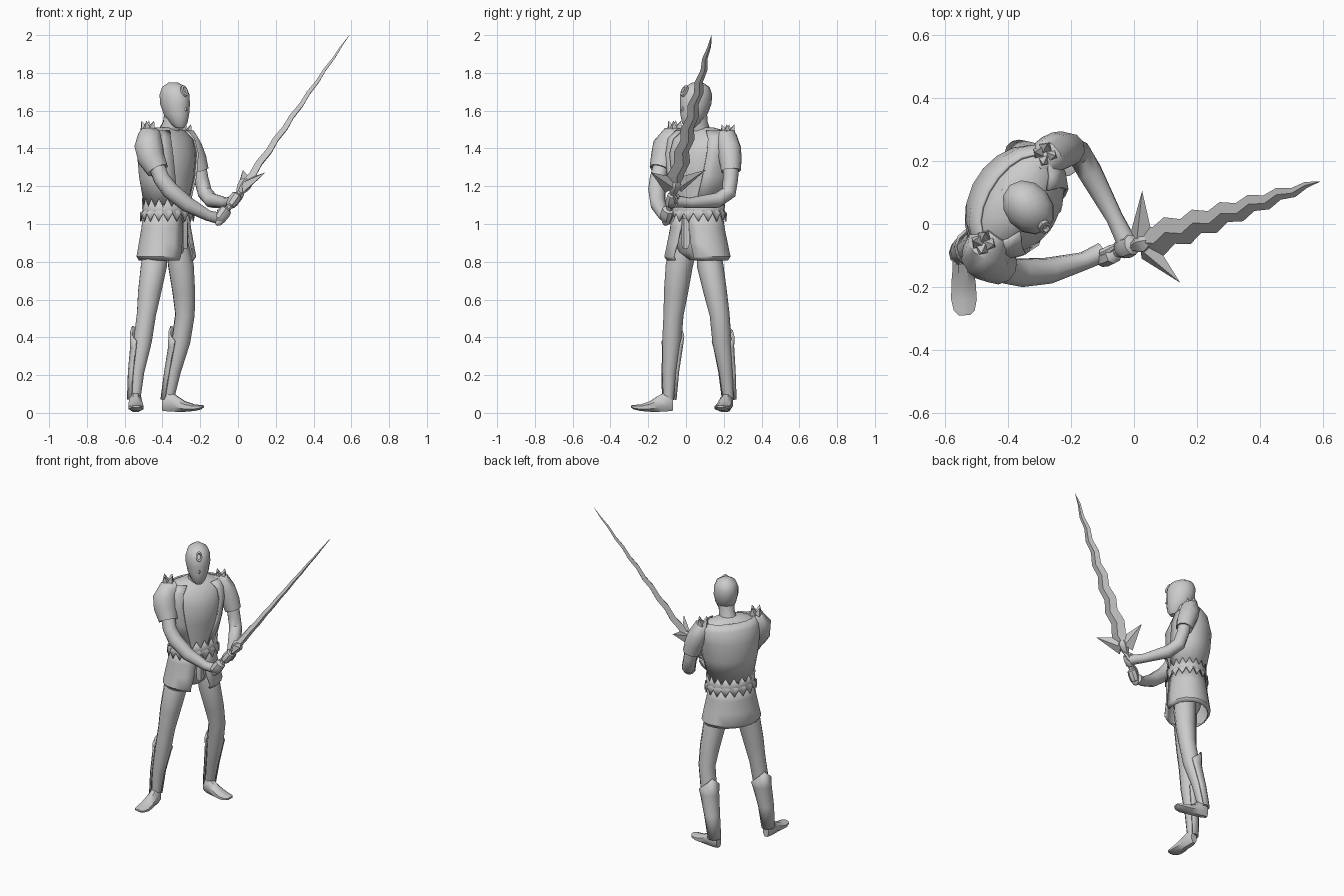
import bpy, bmesh, math
from mathutils import Vector as V

if "Cube" in bpy.data.objects:
    bpy.data.objects.remove(bpy.data.objects["Cube"])

# Body frame: the figure stands turned, F = forward, U = toward its left side
F, U, Z = V((.84, -.55, 0)).normalized(), V((.55, .84, 0)).normalized(), V((0, 0, 1))
TAU = math.tau


def finish(name, bm, angle=40, thick=0):
    bmesh.ops.recalc_face_normals(bm, faces=bm.faces)
    me = bpy.data.meshes.new(name)
    bm.to_mesh(me)
    bm.free()
    ob = bpy.data.objects.new(name, me)
    bpy.context.collection.objects.link(ob)
    bpy.ops.object.select_all(action='DESELECT')
    ob.select_set(True)
    bpy.context.view_layer.objects.active = ob
    if thick:
        m = ob.modifiers.new("thickness", 'SOLIDIFY')
        m.thickness, m.offset = thick, 0
    bpy.ops.object.shade_smooth_by_angle(angle=math.radians(angle))
    return ob


def loft(name, rings, closed=True, caps=True, angle=40, thick=0):
    bm = bmesh.new()
    vs = [[bm.verts.new(p) for p in r] for r in rings]
    n = len(rings[0])
    for a, b in zip(vs, vs[1:]):
        for i in range(n if closed else n - 1):
            j = (i + 1) % n
            bm.faces.new((a[i], a[j], b[j], b[i]))
    if closed and caps:
        bm.faces.new(vs[0])
        bm.faces.new(vs[-1])
    return finish(name, bm, angle, thick)


def oval(x, y, z, a, b, n=14, gap=0, f=F, u=U):
    # Oval cross-section; a gap leaves the front open
    g = math.radians(gap)
    ts = [g + (TAU - 2 * g) * i / (n - 1) for i in range(n)] if gap else [TAU * i / n for i in range(n)]
    return [V((x, y, z)) + f * b * math.cos(t) + u * a * math.sin(t) for t in ts]


def tube(name, pts, n=10):
    # Limb: points are (x, y, z, radius)
    ps = [V(p[:3]) for p in pts]
    side, rings = U, []
    for i, p in enumerate(ps):
        t = (ps[min(i + 1, len(ps) - 1)] - ps[max(i - 1, 0)]).normalized()
        side = (side - t * side.dot(t)).normalized()
        o = t.cross(side)
        r = pts[i][3]
        rings.append([p + side * r * math.cos(TAU * k / n) + o * r * math.sin(TAU * k / n) for k in range(n)])
    return loft(name, rings)


def spike(name, base, tip, r, n=4, flat=None):
    d = (tip - base).normalized()
    s = (flat or V((.3, .5, .1))).copy()
    s = (s - d * s.dot(d)).normalized()
    o = d.cross(s)
    k = .45 if flat else 1
    bm = bmesh.new()
    vs = [bm.verts.new(base + s * r * math.cos(TAU * i / n) + o * r * k * math.sin(TAU * i / n)) for i in range(n)]
    t = bm.verts.new(tip)
    bm.faces.new(vs)
    for i in range(n):
        bm.faces.new((vs[i], vs[(i + 1) % n], t))
    return finish(name, bm, 20)


# Torso, and a vest left open down the front
body = [(-.375, .06, .96, .13, .10), (-.375, .06, 1.1, .132, .104), (-.372, .065, 1.25, .163, .132),
        (-.372, .07, 1.37, .18, .138), (-.376, .076, 1.45, .182, .112), (-.378, .08, 1.49, .15, .075),
        (-.378, .08, 1.512, .07, .05)]
loft("torso", [oval(*r, 16) for r in body])
loft("vest", [oval(x, y, z + .002, a + .007, b + .007, 16, gap=g) for (x, y, z, a, b), g in
              zip(body[1:6], (24, 36, 40, 36, 30))], closed=False, thick=.01)
tube("neck", [(-.375, .08, 1.46, .06), (-.35, .066, 1.53, .05), (-.34, .06, 1.6, .05)])

# Head, with the chin pushed forward
HF, HU = V((.64, -.77, 0)), V((.77, .64, 0))
head = [(.045, 1.51, .024, .026), (.034, 1.535, .045, .052), (.016, 1.58, .064, .077), (.004, 1.635, .075, .09),
        (0, 1.685, .075, .091), (-.005, 1.725, .06, .072), (-.01, 1.75, .022, .028)]
HC = V((-.336, .054, 0))
loft("head", [oval(*(HC + HF * o).xy, z, a, b, 12, f=HF, u=HU) for o, z, a, b in head])
spike("nose", HC + HF * .085 + Z * 1.61, HC + HF * .102 + Z * 1.597, .014)
ft = (Z * .85 - HF * .5).normalized()
loft("forehead_ornament", [oval(*(HC + HF * o + Z * h), .02 * s, .032 * s, 10, f=ft, u=HU)
                           for o, h, s in ((.06, 1.69, 1), (.087, 1.708, 1), (.089, 1.71, .6), (.08, 1.702, .5))])

# Zigzag belt, overlapping the skirt top
n = 36
loft("zigzag_belt", [[p + Z * (z + (k if i % 2 else -k)) for i, p in enumerate(oval(-.375, .06, 0, .148 + e, .118 + e, n))]
                     for e, z, k in ((.003, 1.112, .022), (.0, 1.07, 0), (.014, 1.035, -.022))],
     caps=False, angle=20, thick=.006)

# Skirt, split in front, with a hanging strap
loft("pelvis", [oval(-.378, .06, z, a, b) for z, a, b in
                ((.81, .04, .04), (.85, .11, .08), (.92, .135, .095), (1.0, .13, .10))])
loft("skirt", [oval(-.38, .06, z, a, b, 18, gap=g) for z, a, b, g in
               ((1.06, .14, .11, 8), (.98, .15, .119, 10), (.9, .168, .13, 14), (.828, .184, .14, 20),
                (.808, .17, .128, 20))], closed=False, thick=.008)
sc = V((-.375, .06, 0)) + F * .116
loft("front_strap", [oval(sc.x, sc.y, z, w, .012, 4) for z, w in ((1.03, .02), (.96, .025), (.89, .026), (.87, .016))])

# Legs, calf guards and feet
legs = {
    "right": ([(-.43, .0, .90, .062), (-.445, -.036, .78, .072), (-.468, -.053, .64, .064), (-.485, -.066, .52, .053),
               (-.505, -.075, .38, .051), (-.532, -.087, .22, .038), (-.545, -.093, .07, .029)],
              V((-.545, -.07, 0)), V((.03, -1, 0))),
    "left": ([(-.325, .115, .90, .062), (-.302, .128, .78, .07), (-.287, .155, .64, .062), (-.281, .178, .52, .053),
              (-.302, .19, .38, .051), (-.34, .212, .22, .038), (-.368, .225, .07, .029)],
             V((-.40, .222, 0)), V((1, -.18, 0)))}
for side, (pts, heel, d) in legs.items():
    tube(side + "_leg", pts)
    rows = []
    k0, c0, a0 = [V(p[:3]) for p in pts[-4:-1]]
    low = V(pts[-1][:3])
    for c, r, dz in ((low, .038, 0), (a0, .046, 0), (c0.lerp(a0, .2), .056, 0), (c0, .061, .08)):
        row = []
        for i in range(7):
            t = math.radians(-90 + 30 * i)
            row.append(c + (-F * math.cos(t) + U * math.sin(t)) * r + Z * dz * (1 - abs(i - 3) / 3))
        rows.append(row)
    loft(side + "_calf_guard", rows, closed=False, angle=35, thick=.01)
    d.normalize()
    s = Z.cross(d)
    foot = []
    for t, w, z0, z1 in ((0, .022, .012, .085), (.03, .036, .008, .112), (.07, .036, .006, .095), (.12, .042, .006, .062),
                         (.17, .044, .01, .045), (.205, .036, .018, .042), (.22, .02, .028, .04)):
        foot.append([heel + d * t + s * w * math.cos(TAU * (i + .5) / 8) + Z * ((z0 + z1) / 2 + (z1 - z0) / 2 *
                     max(-1, min(1, 1.15 * math.sin(TAU * (i + .5) / 8)))) for i in range(8)])
    loft(side + "_foot", foot)

# Arms with puffed sleeves
tube("right_sleeve", [(-.435, -.03, 1.47, .04), (-.465, -.07, 1.455, .068), (-.472, -.1, 1.41, .078),
                      (-.46, -.112, 1.35, .075), (-.425, -.135, 1.285, .06), (-.435, -.13, 1.3, .046)])
tube("left_sleeve", [(-.31, .18, 1.46, .04), (-.272, .215, 1.45, .06), (-.25, .228, 1.4, .064),
                     (-.224, .235, 1.34, .06), (-.205, .238, 1.28, .052), (-.21, .238, 1.295, .043)])
tube("right_arm", [(-.45, -.115, 1.36, .045), (-.405, -.148, 1.24, .044), (-.36, -.155, 1.18, .046),
                   (-.27, -.148, 1.105, .042), (-.16, -.118, 1.045, .029), (-.10, -.09, 1.03, .032)])
tube("left_arm", [(-.22, .24, 1.36, .042), (-.195, .236, 1.24, .04), (-.175, .225, 1.165, .041),
                  (-.14, .165, 1.125, .04), (-.062, .02, 1.112, .028), (-.025, -.055, 1.12, .032)])

# Clustered shoulder spikes
for side, c in (("right", V((-.478, -.06, 1.5))), ("left", V((-.282, .222, 1.48)))):
    for i in range(4):
        t = TAU * i / 4 + .4
        o = F * math.cos(t) + U * math.sin(t)
        spike(side + "_shoulder_spike", c + o * .018, c + o * .034 + Z * .048, .026)

# Sword: D along the blade, W across its width, N through its thickness
G, TIP = V((.03, -.06, 1.2)), V((.59, .135, 2.0))
D = (TIP - G).normalized()
W = V((.41, -.91, 0))
W = (W - D * W.dot(D)).normalized()
N = D.cross(W)
rows, steps = [], 13
for i in range(steps + 1):
    t = i / steps
    hw = .05 * (1 - t) ** .65 + .0008
    off = (.011 if i % 2 else -.011) * (1 - t) ** .4
    th = .021 * (1 - t) ** .7 + .0008
    p = G.lerp(TIP, t) + W * off
    rows.append([p + W * hw, p + N * th, p - W * hw, p - N * th])
loft("wavy_blade", rows, angle=25)
h = [G - D * t for t in (-.03, .10, .2, .215, .24, .255)]
tube("sword_grip", [(*p, r) for p, r in zip(h, (.02, .016, .017, .024, .022, .008))], n=8)
tube("guard_collar", [(*(G + D * t), r) for t, r in ((-.04, .02), (-.01, .032), (.02, .036), (.05, .014))], n=6)

# Crossguard wings sweeping toward the blade
for s in (1, -1):
    spike("guard_wing", G + W * s * .015 + D * .005, G + D * .1 + W * s * .158, .055, flat=D)

# Fists with thumbs around the grip
for side, c, arm in (("right", G - D * .19, V((.6, .5, 0))), ("left", G - D * .09, V((.3, -.9, 0)))):
    arm = (arm - D * arm.dot(D)).normalized()
    o = D.cross(arm)
    loft(side + "_fist", [[c + D * t + arm * (r * math.cos(TAU * k / 8) - .006) + o * r * .85 * math.sin(TAU * k / 8)
                           for k in range(8)] for t, r in ((-.045, .018), (-.034, .032), (0, .037), (.03, .034), (.042, .018))])
    q = c - arm * .02 + o * .022
    tube(side + "_thumb", [(*q, .014), (*(q + D * .035 + arm * .01), .013), (*(q + D * .055 + arm * .025), .006)], n=6)
